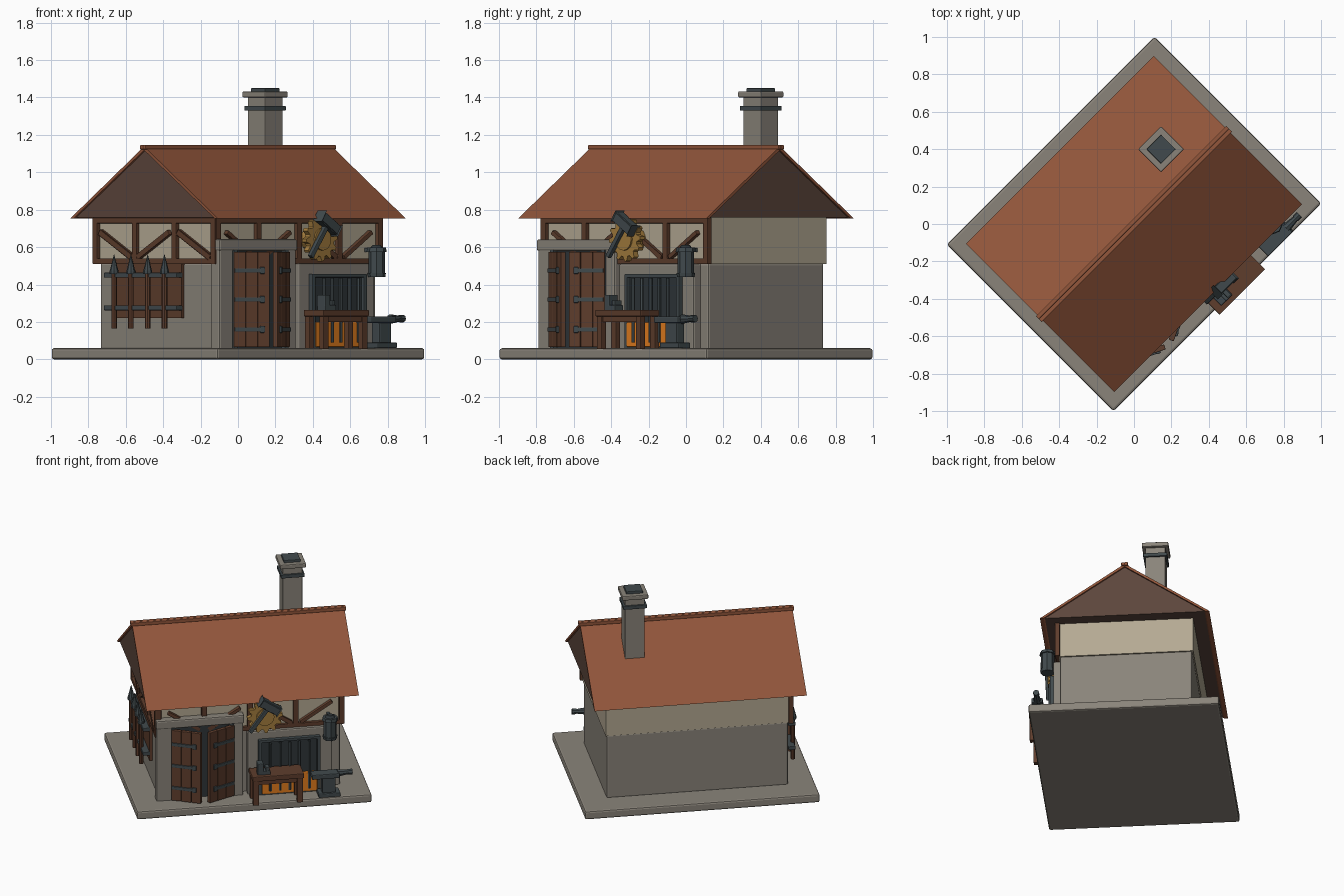
import bpy, bmesh, math
from mathutils import Matrix, Vector

if "Cube" in bpy.data.objects:
    bpy.data.objects.remove(bpy.data.objects["Cube"])

TURN = Matrix.Rotation(math.radians(45), 4, 'Z')   # the house stands diagonally


def colour(name, r, g, b):
    m = bpy.data.materials.new(name)
    lin = [((c / 255 + 0.055) / 1.055) ** 2.4 for c in (r, g, b)]
    m.diffuse_color = (*lin, 1)
    m.use_nodes = True
    m.node_tree.nodes["Principled BSDF"].inputs["Base Color"].default_value = m.diffuse_color
    return m


STONE = colour("stone", 138, 132, 122)
PLASTER = colour("plaster", 180, 169, 147)
ROOF = colour("roof_tile", 146, 86, 59)
WOOD = colour("timber", 94, 61, 44)
GABLE = colour("gable_wood", 92, 70, 60)
IRON = colour("iron", 65, 74, 77)
DARK = colour("dark_iron", 47, 54, 57)
GLOW = colour("ember", 228, 126, 30)
BRASS = colour("brass", 164, 125, 62)


def finish(name, bm, mat, bevel=0.0, segs=2):
    """Turn a bmesh in house coordinates into a finished object."""
    if bevel:
        bmesh.ops.bevel(bm, geom=bm.edges[:], offset=bevel, segments=segs,
                        profile=0.5, affect='EDGES')
    bm.transform(TURN)
    bmesh.ops.recalc_face_normals(bm, faces=bm.faces[:])
    me = bpy.data.meshes.new(name)
    bm.to_mesh(me)
    bm.free()
    me.materials.append(mat)
    ob = bpy.data.objects.new(name, me)
    bpy.context.collection.objects.link(ob)
    return ob


def box(name, x, y, z, mat, bevel=0.0, m=None):
    """Box from ranges, optionally moved by a matrix."""
    bm = bmesh.new()
    bmesh.ops.create_cube(bm, size=1)
    for v in bm.verts:
        v.co = Vector([r[0] + (c + 0.5) * (r[1] - r[0]) for r, c in zip((x, y, z), v.co)])
    if m:
        bm.transform(m)
    return finish(name, bm, mat, bevel)


def bar(name, a, b, w, d, mat, bevel=0.0):
    """Rectangular bar between two points."""
    a, b = Vector(a), Vector(b)
    q = (b - a).to_track_quat('Z', 'Y').to_matrix().to_4x4()
    return box(name, (-w / 2, w / 2), (-d / 2, d / 2), (0, (b - a).length), mat, bevel,
               Matrix.Translation(a) @ q)


def rod(name, a, b, r1, r2, mat, sides=8):
    a, b = Vector(a), Vector(b)
    bm = bmesh.new()
    bmesh.ops.create_cone(bm, cap_ends=True, segments=sides, radius1=r1, radius2=r2,
                          depth=(b - a).length)
    q = (b - a).to_track_quat('Z', 'Y').to_matrix().to_4x4()
    bm.transform(Matrix.Translation((a + b) / 2) @ q)
    return finish(name, bm, mat)


def prism(name, pts, axis, lo, hi, mat):
    """Extrude a 2D outline (other axis, z) along x or y."""
    bm = bmesh.new()
    put = (lambda p: (lo, p[0], p[1])) if axis == 'x' else (lambda p: (p[0], lo, p[1]))
    f = bm.faces.new([bm.verts.new(put(p)) for p in pts])
    ext = bmesh.ops.extrude_face_region(bm, geom=[f])
    step = Vector((hi - lo, 0, 0) if axis == 'x' else (0, hi - lo, 0))
    bmesh.ops.translate(bm, vec=step, verts=[v for v in ext['geom'] if isinstance(v, bmesh.types.BMVert)])
    return finish(name, bm, mat)


# Ground slab and walls
box("ground_slab", (-.785, .785), (-.63, .63), (0, .06), STONE, .012)
box("stone_wall", (-.607, .607), (-.437, .437), (.05, .515), STONE, .012)
box("plaster_wall", (-.615, .615), (-.445, .445), (.51, .77), PLASTER)

# Roof: wooden core with tiled slopes and a ridge cap
prism("gable_core", [(-.54, .757), (.54, .757), (0, 1.122)], 'x', -.697, .697, GABLE)
for s, n in ((-1, "front"), (1, "back")):
    prism("roof_slope_" + n, [(s * .56, .752), (s * .535, .752), (0, 1.118), (0, 1.138)],
          'x', -.71, .71, ROOF)
    bar("ridge_board_" + n, (-.72, s * .011, 1.134), (.72, s * .011, 1.134), .022, .024, ROOF, .004)

# Chimney
CX, CY = .385, .18
for n, h, z0, z1, m, b in (("shaft", .066, .85, 1.41, STONE, .004), ("band", .079, 1.33, 1.355, IRON, .003),
                           ("cap", .087, 1.4, 1.432, STONE, .006), ("flue", .055, 1.42, 1.45, IRON, .004)):
    box("chimney_" + n, (CX - h, CX + h), (CY - h, CY + h), (z0, z1), m, b)

# Half timbering, front
for z, n in ((.525, "sill"), (.742, "plate")):
    box("front_" + n, (-.63, .63), (-.467, -.437), (z - .015, z + .015), WOOD, .003)
    box("side_" + n, (-.637, -.607), (-.46, .46), (z - .015, z + .015), WOOD, .003)
for i in range(5):
    x = -.613 + i * .3065
    box("front_post", (x - .018, x + .018), (-.467, -.437), (.51, .757), WOOD, .003)
for c in (-.3065, .3065):
    for s in (-1, 1):
        bar("front_brace", (c + s * .03, -.456, .545), (c + s * .24, -.456, .68), .03, .024, WOOD, .003)
# Half timbering, side
for y in (-.446, -.15, .15, .446):
    box("side_post", (-.637, -.607), (y - .018, y + .018), (.51, .757), WOOD, .003)
for y0, y1 in ((.17, .41), (.13, -.11), (-.42, -.18)):
    bar("side_brace", (-.626, y0, .545), (-.626, y1, .68), .024, .03, WOOD, .003)

# Doorway surround
for x0, x1 in ((-.63, -.525), (-.125, -.05)):
    box("door_jamb", (x0, x1), (-.49, -.42), (.05, .61), STONE, .01)
box("door_lintel", (-.635, -.045), (-.497, -.42), (.58, .642), STONE, .01)
box("door_recess", (-.53, -.12), (-.47, -.43), (.06, .585), DARK)
for x in (-.517, -.129):
    box("door_frame", (x - .013, x + .013), (-.499, -.46), (.06, .585), IRON)

# Two doors ajar, with straps and handles
for s, hx, n in ((1, -.53, "left"), (-1, -.117, "right")):
    m = Matrix.Translation((hx, -.492, 0)) @ Matrix.Rotation(-s * math.radians(26), 4, 'Z')
    for i in range(3):
        a, b = sorted((s * (i * .068 + .001), s * (i * .068 + .067)))
        box("door_plank_" + n, (a, b), (-.014, .014), (.066, .575), WOOD, .003, m)
    for z in (.16, .32, .475):
        a, b = sorted((s * .005, s * .16))
        box("door_strap_" + n, (a, b), (-.021, .021), (z - .011, z + .011), IRON, .002, m)
        k = s * .16
        box("strap_end_" + n, (k - .013, k + .013), (-.024, .024), (z - .018, z + .018), IRON, .004, m)

# Forge surround, grate and embers
for x0, x1 in ((-.02, .06), (.45, .545)):
    box("forge_pier", (x0, x1), (-.487, -.42), (.05, .51), STONE, .01)
box("forge_lintel", (-.02, .545), (-.487, -.42), (.44, .513), STONE, .01)
box("forge_back", (.05, .46), (-.495, -.43), (.06, .455), DARK)
box("embers", (.07, .44), (-.522, -.47), (.066, .2), GLOW, .006)
for z in (.067, .447):
    box("grate_rail", (.05, .46), (-.515, -.48), (z - .009, z + .009), IRON, .003)
for x in (.06, .45):
    box("grate_side", (x - .011, x + .011), (-.515, -.48), (.06, .455), IRON, .003)
for i in range(5):
    x = .125 + i * .065
    rod("grate_bar", (x, -.523, .09), (x, -.523, .435), .01, .01, IRON, 6)

# Workbench with a vice
box("bench_top", (-.02, .325), (-.667, -.515), (.23, .265), WOOD, .005)
for x in (.005, .3):
    for y in (-.645, -.537):
        box("bench_leg", (x - .019, x + .019), (y - .017, y + .017), (.055, .24), WOOD, .003)
box("bench_apron", (.0, .305), (-.653, -.637), (.2, .235), WOOD)
box("vice_base", (.02, .105), (-.64, -.58), (.26, .29), IRON, .004)
box("vice_jaw", (.02, .06), (-.64, -.575), (.28, .345), IRON, .005)
box("vice_slide", (.075, .1), (-.635, -.585), (.28, .315), IRON, .004)

# Anvil
box("anvil_foot", (.43, .575), (-.63, -.54), (.06, .09), IRON, .006)
box("anvil_waist", (.455, .545), (-.615, -.555), (.085, .2), IRON, .006)
box("anvil_face", (.385, .57), (-.63, -.555), (.195, .23), IRON, .006)
rod("anvil_horn", (.56, -.59, .215), (.645, -.59, .218), .026, .014, IRON)
rod("anvil_tip", (.63, -.59, .218), (.66, -.59, .218), .02, .02, IRON)

# Hanging lantern
LX, LY = .523, -.525
for n, z0, z1, r0, r1, m in (("body", .46, .58, .044, .044, IRON), ("foot", .44, .462, .046, .05, IRON),
                             ("lid", .575, .597, .054, .05, IRON), ("knob", .597, .612, .034, .02, DARK)):
    rod("lantern_" + n, (LX, LY, z0), (LX, LY, z1), r0, r1, m)
bar("lantern_bracket", (LX, -.44, .585), (LX, LY, .585), .02, .02, IRON)

# Cog sign with crossed hammer
GX, GZ = .085, .642
N = 12
outline = []
for i in range(N * 4):
    r = .118 if i % 4 < 2 else .093
    a = 2 * math.pi * i / (N * 4)
    outline.append((GX + r * math.cos(a), GZ + r * math.sin(a)))
prism("cog_sign", outline, 'y', -.55, -.515, BRASS)
rod("cog_hub", (GX, -.56, GZ), (GX, -.45, GZ), .06, .06, BRASS, 16)
bar("hammer_handle", (-.02, -.568, .548), (.113, -.568, .73), .026, .026, IRON, .004)
bar("hammer_head", (.05, -.568, .766), (.172, -.568, .686), .058, .058, IRON, .006)

# Spear rack on the side wall
box("rack_board", (-.628, -.6), (-.2, .295), (.22, .515), WOOD)
for z in (.275, .45):
    box("rack_rail", (-.672, -.625), (-.207, .345), (z - .013, z + .013), IRON, .004)
for i in range(4):
    y = .27 - i * .127
    rod("spear_shaft", (-.667, y, .165), (-.667, y, .49), .015, .015, WOOD)
    rod("spear_collar", (-.667, y, .455), (-.667, y, .475), .024, .024, IRON)
    rod("spear_tip", (-.667, y, .47), (-.667, y, .56), .024, .001, IRON)
